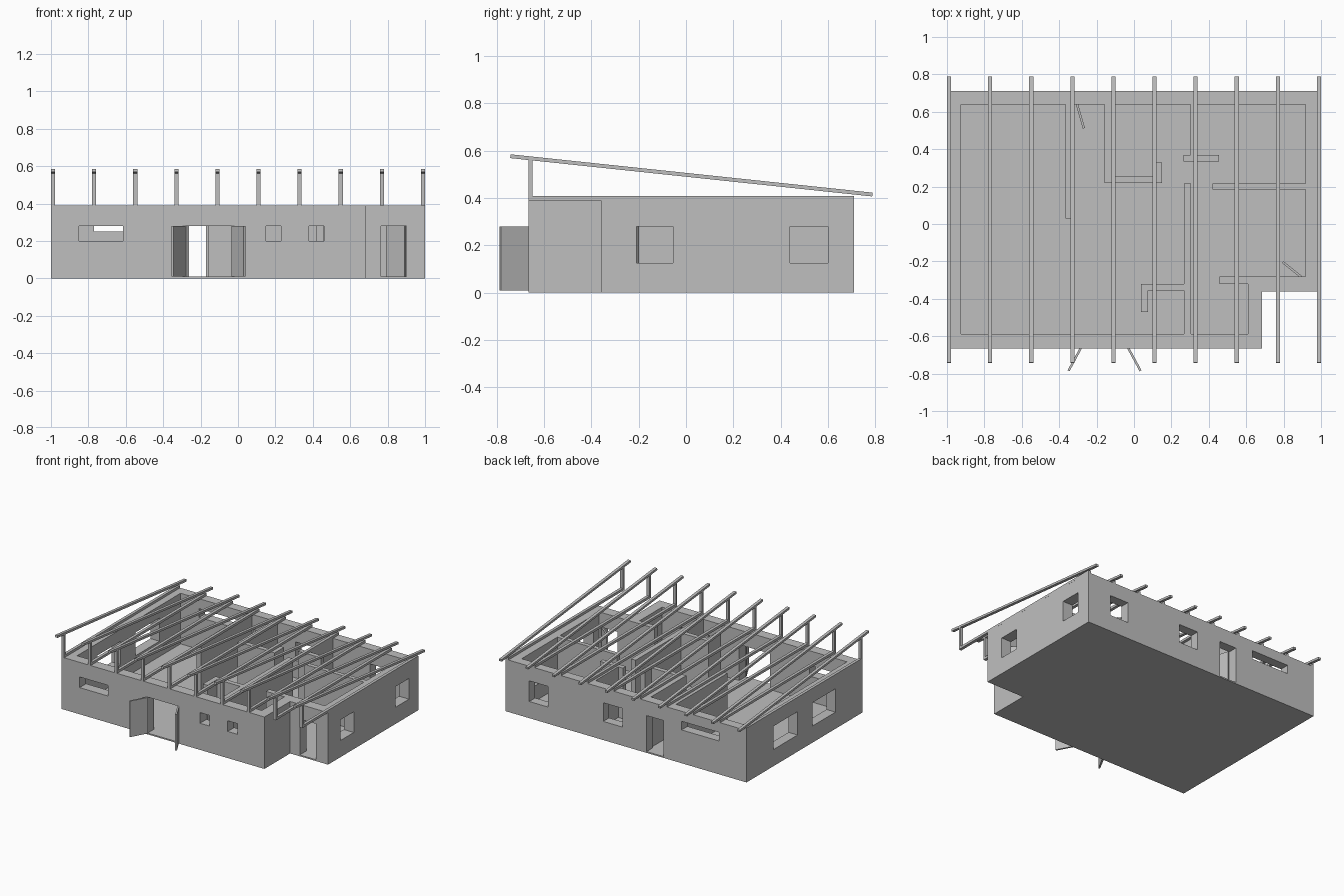
import bpy, bmesh, math
from mathutils import Vector

cube = bpy.data.objects.get("Cube")
if cube:
    bpy.data.objects.remove(cube, do_unlink=True)

grey = bpy.data.materials.new("plain grey")
grey.use_nodes = True
grey.diffuse_color = (0.52, 0.52, 0.52, 1)
grey.node_tree.nodes["Principled BSDF"].inputs["Base Color"].default_value = (0.52, 0.52, 0.52, 1)

WALL_TOP = 0.39
FLOOR = 0.01


def prism(name, outline, low, high, axis="z"):
    """Extrude a closed outline along z, or a (y, z) outline along x."""
    def place(p, d):
        return (p[0], p[1], d) if axis == "z" else (d, p[0], p[1])
    bm = bmesh.new()
    face = bm.faces.new([bm.verts.new(place(p, low)) for p in outline])
    new = bmesh.ops.extrude_face_region(bm, geom=[face])["geom"]
    step = Vector((0, 0, high - low) if axis == "z" else (high - low, 0, 0))
    bmesh.ops.translate(bm, vec=step, verts=[v for v in new if isinstance(v, bmesh.types.BMVert)])
    bmesh.ops.recalc_face_normals(bm, faces=bm.faces)
    mesh = bpy.data.meshes.new(name)
    bm.to_mesh(mesh)
    bm.free()
    mesh.materials.append(grey)
    obj = bpy.data.objects.new(name, mesh)
    bpy.context.collection.objects.link(obj)
    return obj


def box(name, x0, x1, y0, y1, z0, z1):
    return prism(name, [(x0, y0), (x1, y0), (x1, y1), (x0, y1)], z0, z1)


def cut(target, cutter):
    """Subtract the cutter from the target and remove it."""
    mod = target.modifiers.new("cut", "BOOLEAN")
    mod.operation = "DIFFERENCE"
    mod.solver = "EXACT"
    mod.object = cutter
    bpy.context.view_layer.update()
    graph = bpy.context.evaluated_depsgraph_get()
    mesh = bpy.data.meshes.new_from_object(target.evaluated_get(graph))
    target.modifiers.clear()
    target.data = mesh
    bpy.data.objects.remove(cutter, do_unlink=True)


# Outer walls and floor, with a notched corner
shell = prism("outer_walls", [(-1, -0.665), (0.685, -0.665), (0.685, -0.36),
                              (1, -0.36), (1, 0.71), (-1, 0.71)], 0, WALL_TOP)
cut(shell, prism("room_cutter", [(-0.925, -0.588), (0.61, -0.588), (0.61, -0.28),
                                 (0.917, -0.28), (0.917, 0.64), (-0.925, 0.64)], FLOOR, 0.6))

# Openings through walls facing front or back: x range, z range
FRONT, BACK, PORCH = (-0.72, -0.55), (0.6, 0.76), (-0.4, -0.24)
for (y0, y1), x0, x1, z0, z1 in [
        (FRONT, -0.85, -0.615, 0.2, 0.28), (FRONT, -0.285, -0.03, FLOOR, 0.28),
        (FRONT, 0.15, 0.23, 0.2, 0.28), (FRONT, 0.38, 0.46, 0.2, 0.28),
        (PORCH, 0.765, 0.9, FLOOR, 0.28),
        (BACK, -0.77, -0.46, 0.25, 0.315), (BACK, -0.31, -0.17, FLOOR, 0.28),
        (BACK, 0.03, 0.19, 0.14, 0.28), (BACK, 0.65, 0.805, 0.125, 0.28)]:
    cut(shell, box("opening_cutter", x0, x1, y0, y1, z0, z1))

# Windows through the side walls
RIGHT, LEFT = (0.88, 1.05), (-1.05, -0.88)
for (x0, x1), y0, y1, z1 in [
        (RIGHT, -0.21, -0.055, 0.28), (RIGHT, 0.44, 0.6, 0.28),
        (LEFT, 0.105, 0.39, 0.3), (LEFT, -0.345, -0.07, 0.3)]:
    cut(shell, box("window_cutter", x0, x1, y0, y1, 0.125, z1))

# Inner partitions
for name, x0, x1, y0, y1 in [
        ("back_left_partition", -0.365, -0.33, 0.03, 0.64),
        ("bath_side_partition", -0.157, -0.12, 0.255, 0.64),
        ("bath_front_partition", -0.157, 0.15, 0.22, 0.255),
        ("bath_stub_partition", 0.11, 0.15, 0.255, 0.33),
        ("bedroom_side_partition", 0.303, 0.34, 0.37, 0.64),
        ("bedroom_end_partition", 0.265, 0.455, 0.335, 0.37),
        ("middle_partition", 0.42, 0.917, 0.185, 0.217),
        ("long_partition", 0.267, 0.305, -0.588, 0.217),
        ("pantry_partition", 0.037, 0.267, -0.355, -0.32),
        ("pantry_stub_partition", 0.037, 0.075, -0.47, -0.355),
        ("hall_stub_partition", 0.457, 0.61, -0.32, -0.28)]:
    box(name, x0, x1, y0, y1, FLOOR, WALL_TOP)

# Open door leaves, from hinge to free edge
for name, hinge, edge in [
        ("front_door_right_leaf", (-0.285, -0.665), (-0.35, -0.785)),
        ("front_door_left_leaf", (-0.03, -0.665), (0.035, -0.785)),
        ("back_door", (-0.305, 0.64), (-0.268, 0.512)),
        ("porch_door", (0.895, -0.283), (0.795, -0.203))]:
    a, b = Vector(hinge), Vector(edge)
    side = (b - a).orthogonal().normalized() * 0.006
    prism(name, [a - side, b - side, b + side, a + side], FLOOR, 0.28)

# Roof trusses: sloping rafter, front post and ceiling joist
for i in range(10):
    x = -0.989 + i * 0.2198
    span = (x - 0.011, x + 0.011)
    prism("rafter", [(-0.743, 0.569), (0.787, 0.407), (0.789, 0.423), (-0.741, 0.585)], *span, axis="x")
    box("rafter_post", *span, -0.665, -0.648, 0.408, 0.562)
    box("ceiling_joist", *span, -0.665, 0.71, WALL_TOP, 0.408)
